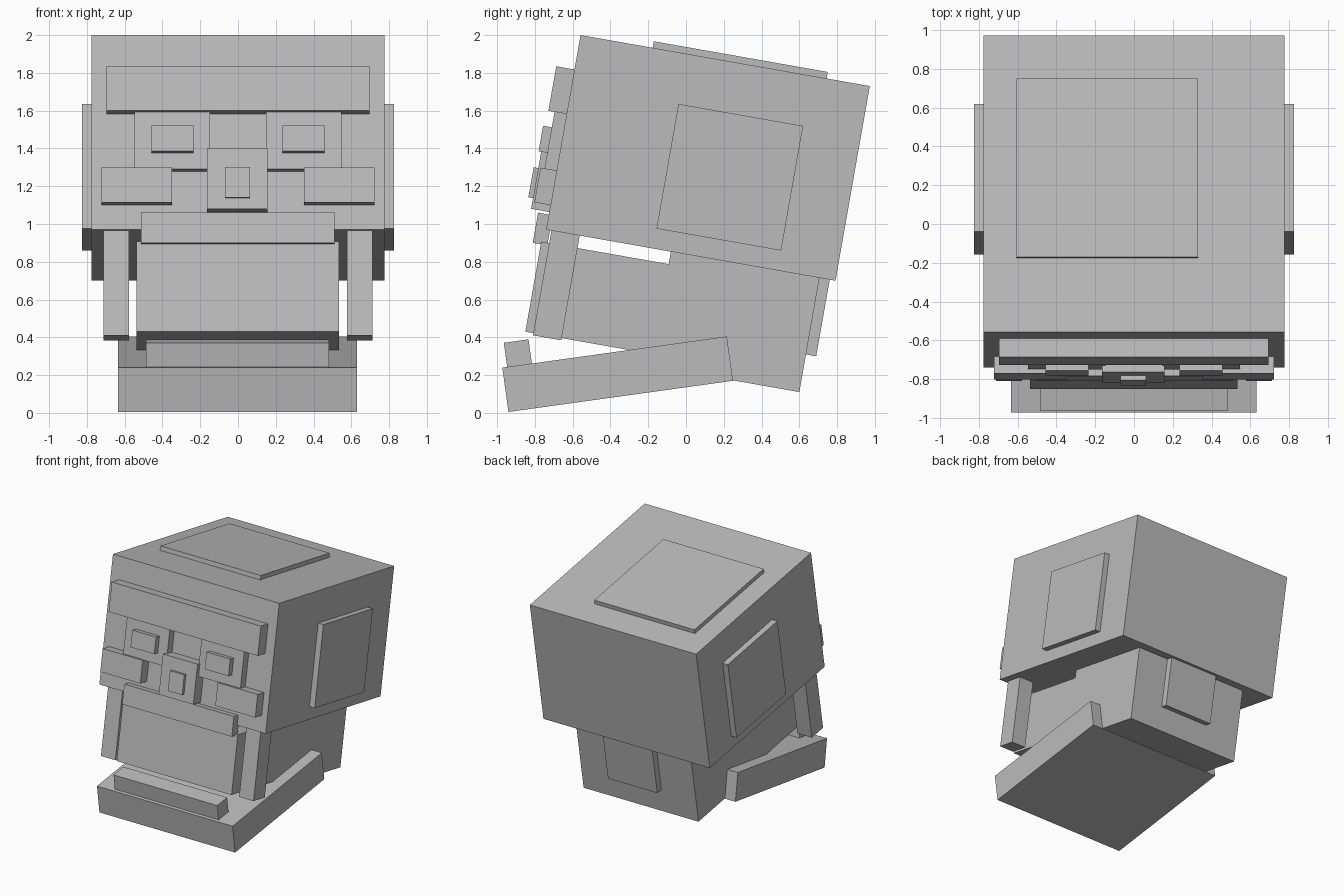
import bpy, bmesh, math
from mathutils import Matrix, Vector

if "Cube" in bpy.data.objects:
    bpy.data.objects.remove(bpy.data.objects["Cube"])

bone = bpy.data.materials.new("bone_grey")
bone.diffuse_color = (0.5, 0.5, 0.5, 1)
bone.use_nodes = True
bone.node_tree.nodes["Principled BSDF"].inputs["Base Color"].default_value = bone.diffuse_color


def frame(y, z, degrees):
    """Pivot in the side plane, tilted about x."""
    return Matrix.Translation((0, y, z)) @ Matrix.Rotation(math.radians(degrees), 4, 'X')


SKULL = frame(-0.74, 0.97, -10)   # origin at the lower front edge of the cranium
JAW = frame(-0.94, 0.005, 7.9)    # origin at the lower front edge of the jaw


def extrude(name, pivot, profile, x0, x1):
    """Sweep a (depth, height) profile from x0 to x1."""
    bm = bmesh.new()
    face = bm.faces.new([bm.verts.new((x0, s, t)) for s, t in profile])
    res = bmesh.ops.extrude_face_region(bm, geom=[face])
    verts = [v for v in res["geom"] if isinstance(v, bmesh.types.BMVert)]
    bmesh.ops.translate(bm, verts=verts, vec=Vector((x1 - x0, 0, 0)))
    bmesh.ops.recalc_face_normals(bm, faces=bm.faces[:])
    mesh = bpy.data.meshes.new(name)
    bm.to_mesh(mesh)
    bm.free()
    mesh.materials.append(bone)
    ob = bpy.data.objects.new(name, mesh)
    ob.matrix_world = pivot
    bpy.context.collection.objects.link(ob)


def box(name, pivot, x, s, t):
    extrude(name, pivot, [(s[0], t[0]), (s[1], t[0]), (s[1], t[1]), (s[0], t[1])], *x)


def pair(name, x, s, t):
    box("right_" + name, SKULL, x, s, t)
    box("left_" + name, SKULL, (-x[1], -x[0]), s, t)


# Cranium and its raised plates
box("cranium", SKULL, (-0.776, 0.776), (0, 1.555), (0, 1.046))
box("crown_plate", SKULL, (-0.605, 0.33), (0.388, 1.323), (1.03, 1.081))
pair("temple_plate", (0.76, 0.825), (0.574, 1.244), (0.107, 0.777))

# Face
box("brow", SKULL, (-0.697, 0.695), (-0.098, 0.02), (0.622, 0.861))
pair("eye_socket", (0.148, 0.547), (-0.065, 0.02), (0.314, 0.64))
pair("eye", (0.235, 0.457), (-0.112, -0.05), (0.402, 0.539))
box("nose", SKULL, (-0.165, 0.157), (-0.098, 0.02), (0.095, 0.419))
box("nose_tip", SKULL, (-0.07, 0.063), (-0.123, -0.08), (0.152, 0.314))
pair("cheekbone", (0.35, 0.723), (-0.087, 0.02), (0.132, 0.318))
box("upper_lip", SKULL, (-0.513, 0.51), (-0.058, 0.02), (-0.081, 0.081))

# Upper jaw running back into the base of the skull
extrude("upper_jaw", SKULL, [(-0.015, -0.551), (-0.015, -0.067), (0.67, -0.067),
        (0.67, 0.02), (1.469, 0.02), (1.469, -0.614), (0.67, -0.614),
        (0.67, -0.551)], -0.537, 0.535)
box("nape_plate", SKULL, (-0.215, 0.245), (1.45, 1.524), (-0.412, 0.02))
pair("cheek_post", (0.578, 0.712), (0.028, 0.18), (-0.563, 0.02))

# Lower jaw
box("lower_jaw", JAW, (-0.635, 0.631), (0, 1.2), (0, 0.237))
box("lower_teeth", JAW, (-0.486, 0.482), (0.026, 0.158), (0.22, 0.366))
